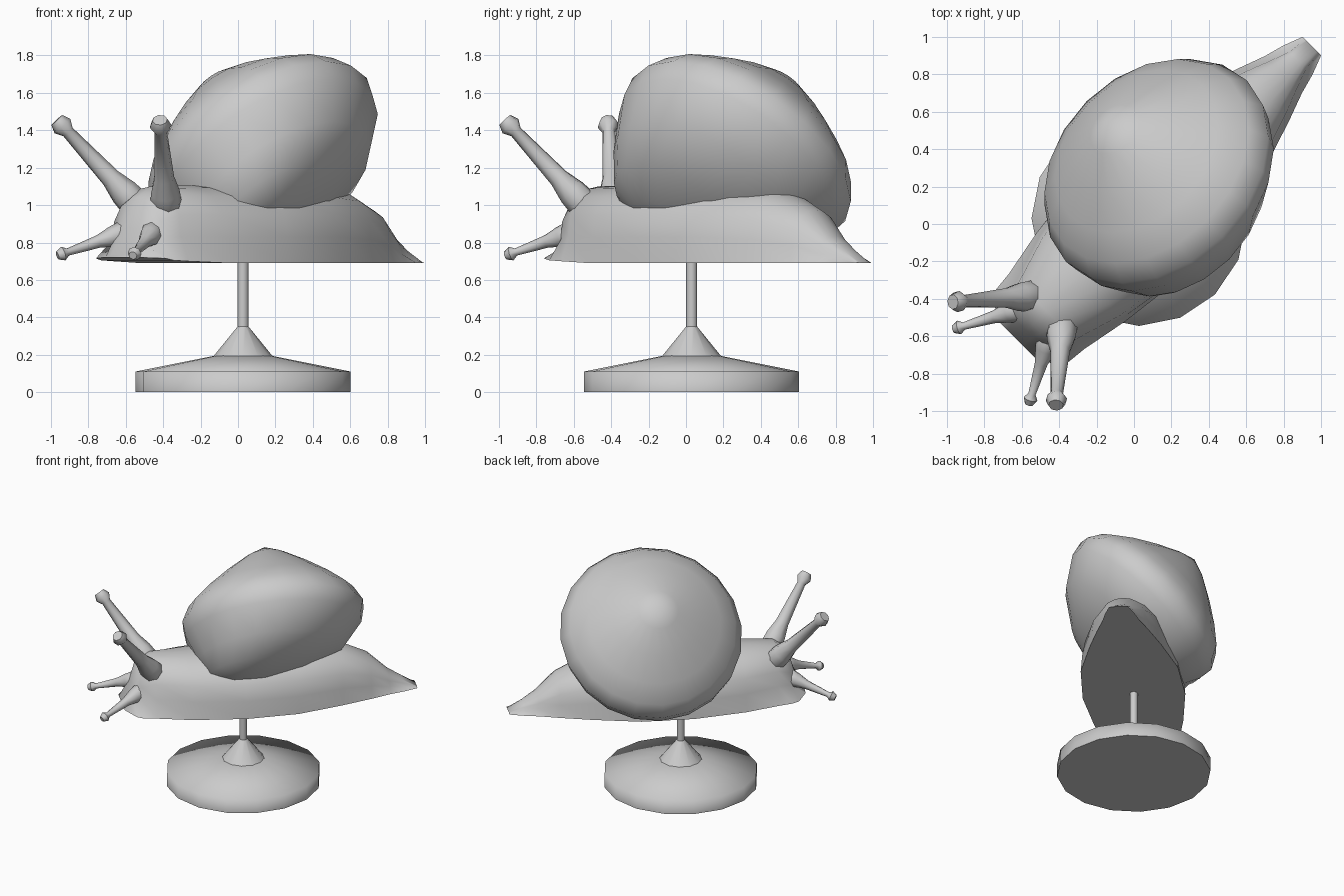
import bpy, bmesh, math
from mathutils import Vector

if "Cube" in bpy.data.objects:
    bpy.data.objects.remove(bpy.data.objects["Cube"])

# one plain grey for everything
GREY = bpy.data.materials.new("plain_grey")
GREY.diffuse_color = (0.6, 0.6, 0.6, 1)
GREY.use_nodes = True
GREY.node_tree.nodes["Principled BSDF"].inputs["Base Color"].default_value = GREY.diffuse_color

R = math.sqrt(0.5)


def P(u, v, z):
    """Body frame (u to the tail, v to the left side) -> world."""
    return Vector(((u - v) * R, (u + v) * R, z))


def loft(name, rings, angle=50):
    """Skin a list of equal-sized point loops and cap both ends."""
    bm = bmesh.new()
    loops = [[bm.verts.new(p) for p in ring] for ring in rings]
    n = len(loops[0])
    for a, b in zip(loops, loops[1:]):
        for i in range(n):
            j = (i + 1) % n
            bm.faces.new((a[i], a[j], b[j], b[i]))
    bm.faces.new(loops[0])
    bm.faces.new(loops[-1])
    bmesh.ops.remove_doubles(bm, verts=bm.verts, dist=0.0005)
    bmesh.ops.recalc_face_normals(bm, faces=bm.faces)
    me = bpy.data.meshes.new(name)
    bm.to_mesh(me)
    bm.free()
    me.materials.append(GREY)
    ob = bpy.data.objects.new(name, me)
    bpy.context.collection.objects.link(ob)
    bpy.ops.object.select_all(action='DESELECT')
    ob.select_set(True)
    bpy.context.view_layer.objects.active = ob
    bpy.ops.object.shade_smooth_by_angle(angle=math.radians(angle))
    return ob


def revolve(name, profile, centre, axis, sides, angle=50):
    """Rings around an axis from (radius, height, shift along the body)."""
    axis = axis.normalized()
    e1 = axis.orthogonal().normalized() if abs(axis.z) < 0.99 else Vector((1, 0, 0))
    e2 = axis.cross(e1)
    rings = []
    for r, h, *shift in profile:
        c = centre + axis * h + P(shift[0] if shift else 0, 0, 0)
        turn = [math.tau * i / sides for i in range(sides)]
        rings.append([c + (e1 * math.cos(a) + e2 * math.sin(a)) * r for a in turn])
    return loft(name, rings, angle)


# stand: round base, cone and pole
BASE = Vector((0.027, 0.03, 0))
UP = Vector((0, 0, 1))
revolve("stand_base", [(0.575, 0), (0.575, 0.11), (0.15, 0.195)], BASE, UP, 16, 85)
revolve("stand_cone", [(0.16, 0.19), (0.03, 0.35)], BASE, UP, 12)
revolve("stand_pole", [(0.03, 0.33), (0.03, 0.72)], BASE, UP, 8)

# body: u, sole half width, sole z, top z, upper width ratio
SECTIONS = [
    (-0.88, 0.14, 0.72, 0.735, 0.85),
    (-0.81, 0.265, 0.715, 0.88, 0.52),
    (-0.76, 0.275, 0.705, 1.04, 0.68),
    (-0.66, 0.285, 0.70, 1.10, 0.80),
    (-0.40, 0.335, 0.69, 1.105, 0.93),
    (0.00, 0.385, 0.69, 1.11, 0.98),
    (0.40, 0.365, 0.69, 1.11, 0.97),
    (0.75, 0.27, 0.69, 1.075, 0.93),
    (0.98, 0.195, 0.69, 0.975, 0.88),
    (1.13, 0.14, 0.69, 0.835, 0.78),
    (1.24, 0.11, 0.69, 0.765, 0.60),
    (1.345, 0.07, 0.69, 0.695, 0.80),
]
HALF = [(1.0, 0.0), (1.0, 0.33), (0.94, 0.62), (0.67, 0.86), (0.33, 0.97)]
rings = []
for u, w, zb, zt, s in SECTIONS:
    right = []
    for k, (fx, fz) in enumerate(HALF):
        right.append((w * fx * (s if k else 1), zb + (zt - zb) * fz))
    pts = right + [(0, zt)] + [(-x, z) for x, z in reversed(right)]
    rings.append([P(u, x, z) for x, z in pts])
loft("body", rings, 60)

# shell: tilted dome with its apex up and to the left,
# the underside drawn forward to the opening above the neck
SHELL = [(0, 0.45), (0.15, 0.38), (0.33, 0.265), (0.50, 0.14), (0.625, 0.03),
         (0.685, -0.08), (0.665, -0.19, -0.01), (0.545, -0.39, -0.06),
         (0.36, -0.53, -0.19), (0.15, -0.60, -0.25), (0, -0.61, -0.25)]
revolve("shell", SHELL, P(0.285, 0.17, 1.355), P(0, 0.69, 0.725), 20, 60)


def feeler(name, start, end, stops, sides=8):
    """Tapered stalk; stops are (fraction along, radius)."""
    d = end - start
    revolve(name, [(r, d.length * t) for t, r in stops], start, d, sides, 50)


# eye stalks and lower feelers, mirrored across the body
for side, label in ((1, "left"), (-1, "right")):
    feeler(label + "_eye_stalk", P(-0.60, 0.065 * side, 0.92), P(-0.98, 0.39 * side, 1.455),
           [(0, 0.05), (0.16, 0.085), (0.28, 0.078), (0.42, 0.054), (0.88, 0.034),
            (0.94, 0.058), (1.0, 0.04)])
    feeler(label + "_lower_feeler", P(-0.68, 0.07 * side, 0.88), P(-1.08, 0.285 * side, 0.73),
           [(0, 0.03), (0.2, 0.065), (0.33, 0.055), (0.5, 0.034), (0.87, 0.02),
            (0.93, 0.038), (1.0, 0.022)])
